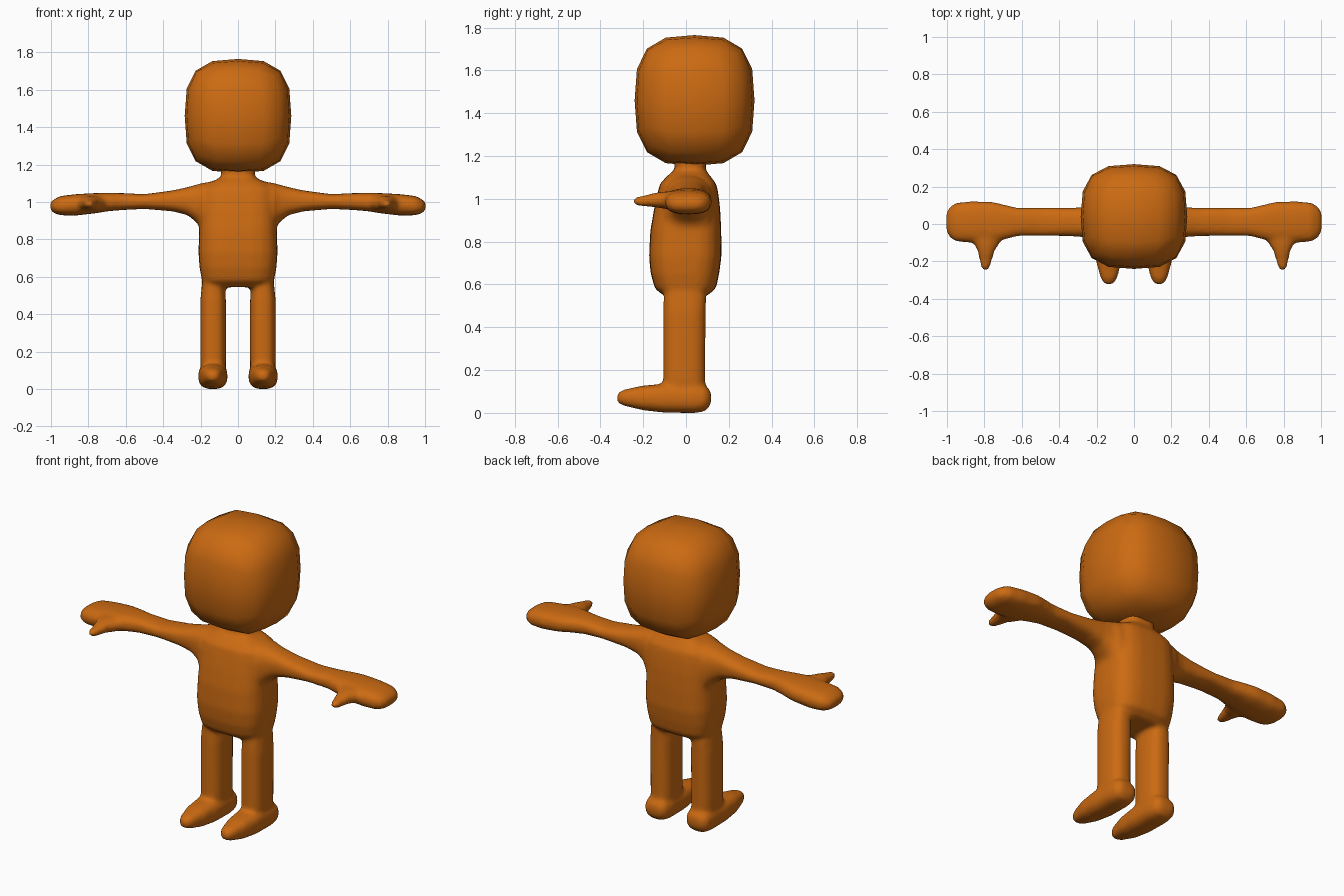
import bpy, bmesh, math
from mathutils import Vector

mat = bpy.data.materials.new("orange")
mat.diffuse_color = (0.6, 0.145, 0.006, 1)


def finish(bm, name):
    bmesh.ops.recalc_face_normals(bm, faces=bm.faces)
    me = bpy.data.meshes.new(name)
    bm.to_mesh(me)
    bm.free()
    for p in me.polygons:
        p.use_smooth = True
    ob = bpy.data.objects.new(name, me)
    bpy.context.collection.objects.link(ob)
    me.materials.append(mat)
    return ob


def loft(bm, axis, rings, side=1, power=2.6, n=24):
    """Closed tube through rings (pos, u0, u1, v0, v1) along x, y or z."""
    loops = []
    for pos, u0, u1, v0, v1 in rings:
        loop = []
        for i in range(n):
            c, s = (f(2 * math.pi * i / n) for f in (math.cos, math.sin))
            u = (u0 + u1) / 2 + (u1 - u0) / 2 * math.copysign(abs(c) ** (2 / power), c)
            v = (v0 + v1) / 2 + (v1 - v0) / 2 * math.copysign(abs(s) ** (2 / power), s)
            x, y, z = {"x": (pos, u, v), "y": (u, pos, v), "z": (u, v, pos)}[axis]
            loop.append(bm.verts.new((x * side, y, z)))
        loops.append(loop)
    for a, b in zip(loops, loops[1:]):
        for i in range(n):
            j = (i + 1) % n
            bm.faces.new((a[i], a[j], b[j], b[i]))
    bm.faces.new(loops[0])
    bm.faces.new(loops[-1])


# Head: subdivided cube rounded into a soft block
bm = bmesh.new()
bmesh.ops.create_cube(bm, size=2)
bmesh.ops.subdivide_edges(bm, edges=bm.edges[:], cuts=3, use_grid_fill=True)
for v in bm.verts:
    p = v.co / sum(abs(c) ** 3 for c in v.co) ** (1 / 3)
    v.co = Vector((p.x * 0.285, 0.04 + p.y * 0.28, 1.46 + p.z * 0.305))
finish(bm, "head")

# Body parts, fused into one skin by the remesh
bm = bmesh.new()

# Torso and neck: z, half width, front, back
torso = [(.545, .17, -.10, .095), (.58, .193, -.145, .14), (.65, .206, -.165, .155),
         (.73, .212, -.173, .166), (.85, .208, -.167, .165), (.95, .205, -.15, .16),
         (1.02, .203, -.135, .152), (1.07, .195, -.122, .142), (1.105, .15, -.09, .115),
         (1.13, .095, -.06, .095), (1.145, .086, -.05, .09), (1.2, .10, -.06, .10)]
loft(bm, "z", [(z, -w, w, f, b) for z, w, f, b in torso], power=3)

arm = [(.08, -.10, .12, .80, 1.12), (.19, -.10, .12, .84, 1.102), (.22, -.08, .10, .89, 1.094),
       (.27, -.07, .09, .93, 1.08), (.35, -.065, .086, .95, 1.062), (.50, -.063, .086, .963, 1.042),
       (.62, -.064, .086, .957, 1.048), (.70, -.085, .105, .95, 1.05), (.76, -.10, .12, .94, 1.048),
       (.87, -.10, .121, .927, 1.042), (.95, -.094, .114, .929, 1.032),
       (.985, -.072, .092, .94, 1.014), (1.004, -.035, .06, .96, .997)]
thumb = [(-.05, .70, .87, .95, 1.036), (-.10, .715, .86, .953, 1.034), (-.14, .743, .837, .96, 1.03),
         (-.19, .758, .827, .964, 1.017), (-.23, .77, .818, .968, 1.009), (-.25, .782, .81, .978, 1.0)]
leg = [(.62, .075, .185, -.09, .08), (.54, .07, .195, -.105, .095), (.47, .064, .202, -.107, .092),
       (.15, .064, .202, -.107, .09), (.05, .07, .19, -.10, .09)]
foot = [(-.323, .112, .158, .048, .092), (-.29, .09, .178, .033, .109), (-.20, .067, .203, .012, .128),
        (-.10, .056, .213, .001, .136), (.04, .056, .213, -.001, .136), (.09, .064, .206, .007, .13),
        (.117, .09, .18, .04, .10)]
for side in (1, -1):
    loft(bm, "x", arm, side)
    loft(bm, "y", thumb, side, 2.2)
    loft(bm, "z", leg, side)
    loft(bm, "y", foot, side)

body = finish(bm, "body")
remesh = body.modifiers.new("fuse", "REMESH")
remesh.mode = "VOXEL"
remesh.voxel_size = 0.012
remesh.use_smooth_shade = True
soft = body.modifiers.new("soften", "SMOOTH")
soft.factor = 0.5
soft.iterations = 8
